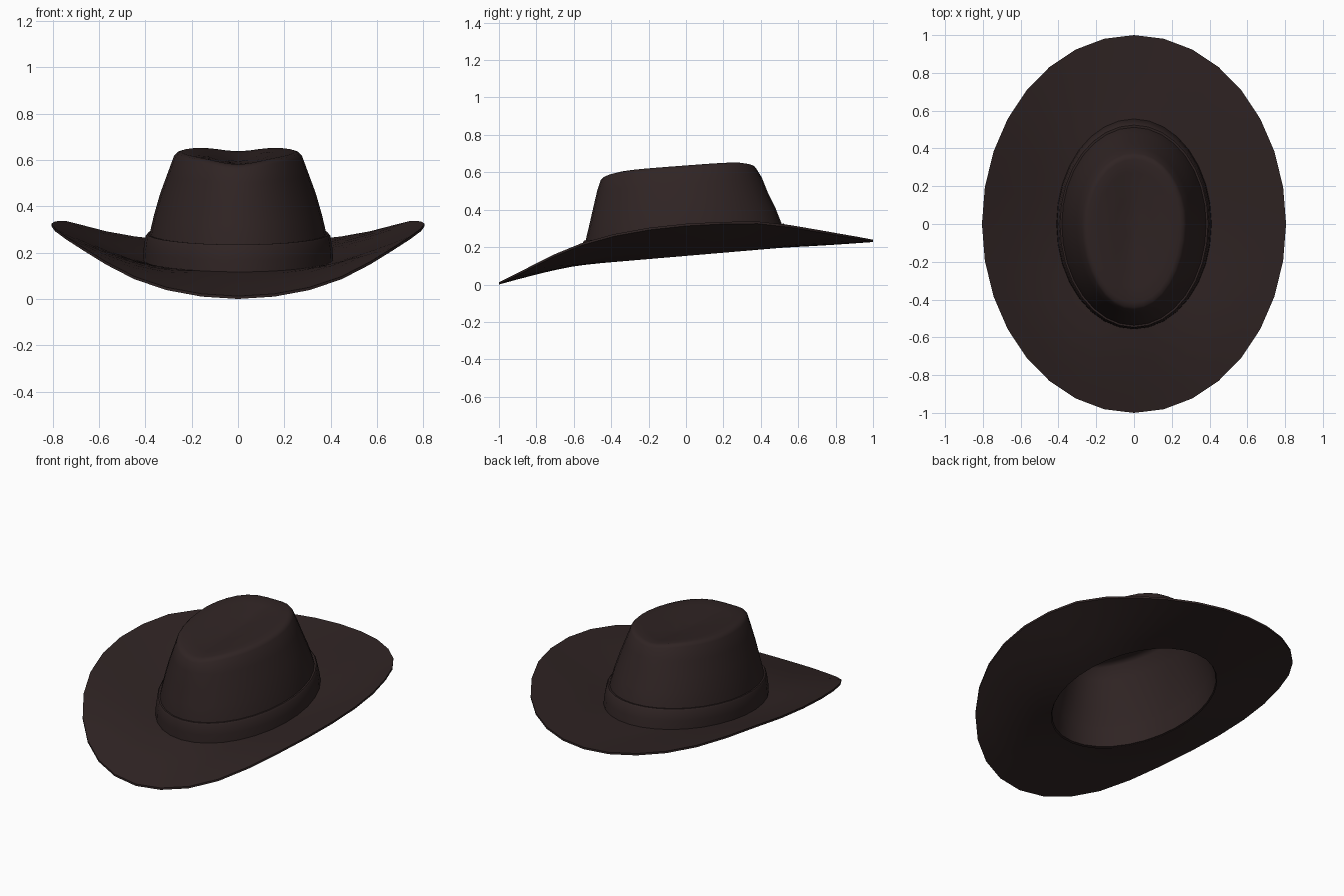
import bpy, math

if "Cube" in bpy.data.objects:
    bpy.data.objects.remove(bpy.data.objects["Cube"])

N = 32  # sides of every ring

felt = bpy.data.materials.new("dark brown felt")
felt.diffuse_color = (0.029, 0.0175, 0.0172, 1)
felt.use_nodes = True
felt.node_tree.nodes["Principled BSDF"].inputs["Base Color"].default_value = felt.diffuse_color


def ring(rx, yf, yb, zfun):
    """Oval ring starting at the front, with separate front and back lengths."""
    pts = []
    for k in range(N):
        a = -math.pi / 2 + 2 * math.pi * k / N
        x, s = rx * math.cos(a), math.sin(a)
        y = s * (yb if s > 0 else yf)
        pts.append((x, y, zfun(x, y, k)))
    return pts


def loft(name, rings, tip=None, closed=False):
    verts = [p for r in rings for p in r]
    faces = []
    n = len(rings)
    for i in range(n if closed else n - 1):
        i2 = (i + 1) % n
        for k in range(N):
            k2 = (k + 1) % N
            faces.append((i * N + k, i * N + k2, i2 * N + k2, i2 * N + k))
    if tip:
        verts.append(tip)
        b = (n - 1) * N
        faces += [(b + k, b + (k + 1) % N, len(verts) - 1) for k in range(N)]
    me = bpy.data.meshes.new(name)
    me.from_pydata(verts, [], faces)
    me.materials.append(felt)
    ob = bpy.data.objects.new(name, me)
    bpy.context.collection.objects.link(ob)
    bpy.ops.object.select_all(action='DESELECT')
    ob.select_set(True)
    bpy.context.view_layer.objects.active = ob
    bpy.ops.object.shade_smooth_by_angle(angle=math.radians(40))
    return ob


# Height of the brim edge from front to back
EDGE = [.012, .022, .05, .097, .16, .222, .270, .304, .325,
        .335, .337, .318, .292, .27, .254, .243, .239]


def base(y):
    return 0.165 + 0.085 * y


def brim_ring(t, drop):
    def z(x, y, k):
        e = EDGE[k if k <= N // 2 else N - k]
        yb = -0.545 * math.cos(2 * math.pi * k / N)
        return base(yb) + (e - base(yb)) * t ** 1.2 - drop
    ry = 0.545 + 0.455 * t
    return ring(0.40 + 0.405 * t, ry, ry, z)


def plane(z0, slope):
    return lambda x, y, k: z0 + slope * y


def top(depth, off):
    """Crown top: a slope rising to the back with a lengthwise crease."""
    return lambda x, y, k: (0.634 + 0.075 * y - off
                            - depth * math.exp(-(x / 0.12) ** 2))


# Hat body: brim underside, brim top, crown wall, creased top
steps = [0, .2, .4, .6, .8, 1]
rings = [brim_ring(t, 0.012) for t in steps]
rings += [brim_ring(t, 0) for t in reversed(steps)]
rings += [
    ring(.382, .537, .512, plane(.28, .085)),
    ring(.362, .516, .480, plane(.365, .083)),
    ring(.336, .495, .438, plane(.455, .08)),
    ring(.305, .474, .406, plane(.54, .075)),
    ring(.276, .456, .375, top(.025, .016)),
    ring(.264, .442, .364, top(.025, .003)),
    ring(.245, .415, .342, top(.025, -.003)),
]
for f, d in ((.8, .028), (.6, .032), (.4, .036), (.2, .04)):
    rings.append(ring(.245 * f, .415 * f, .342 * f, top(d, 0)))
loft("hat_body", rings, tip=(0, 0, 0.594))

# Hat band: closed loop around the foot of the crown
loft("hat_band", [
    ring(.396, .540, .540, plane(.160, .085)),
    ring(.411, .557, .557, plane(.160, .085)),
    ring(.408, .556, .548, plane(.215, .085)),
    ring(.399, .551, .532, plane(.272, .085)),
    ring(.392, .546, .524, plane(.281, .085)),
    ring(.380, .534, .510, plane(.280, .085)),
], closed=True)
